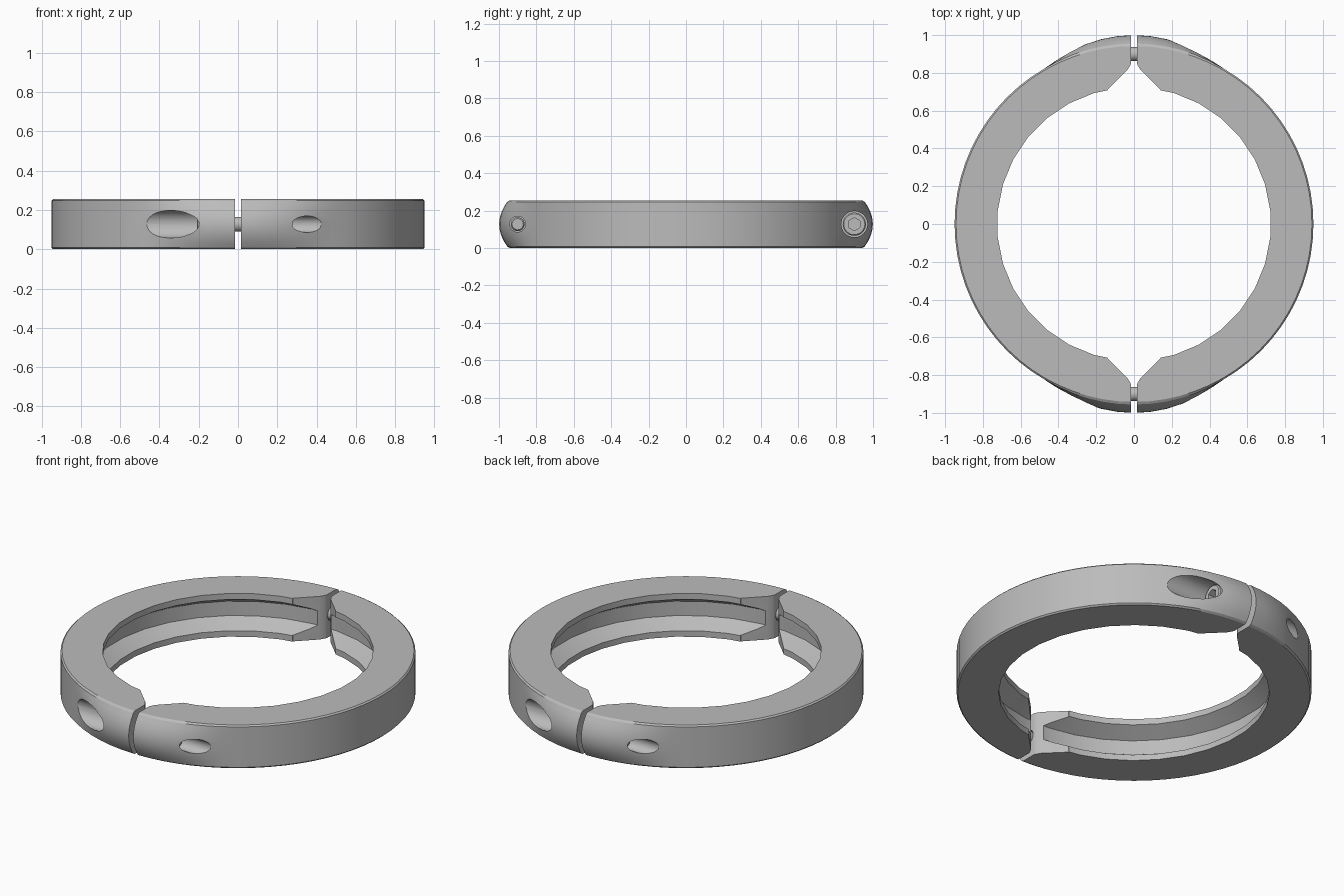
import bpy, bmesh, math
from mathutils import Matrix, Vector

cube = bpy.data.objects.get("Cube")
if cube:
    bpy.data.objects.remove(cube, do_unlink=True)

H = 0.255           # ring height
MID = H / 2
R = 0.95            # ring outer radius
GAP = 0.015         # half of the split between halves
BOLT_Y = 0.9

steel = bpy.data.materials.new("grey steel")
steel.use_nodes = True
steel.diffuse_color = (0.5, 0.5, 0.5, 1)
steel.node_tree.nodes["Principled BSDF"].inputs["Base Color"].default_value = (0.5, 0.5, 0.5, 1)


def finish(name, bm, matrix=Matrix()):
    bmesh.ops.recalc_face_normals(bm, faces=bm.faces)
    bm.transform(matrix)
    mesh = bpy.data.meshes.new(name)
    bm.to_mesh(mesh)
    bm.free()
    mesh.materials.append(steel)
    ob = bpy.data.objects.new(name, mesh)
    bpy.context.collection.objects.link(ob)
    return ob


def lathe(name, rows, segs, extra=None, matrix=Matrix(), phase=0.0):
    """Capped solid of revolution from (radius, z) rows, with optional swelling."""
    bm = bmesh.new()
    rings = []
    for r, z in rows:
        ring = []
        for i in range(segs):
            a = math.tau * (i + phase) / segs
            rad = r + (extra(a, z) if extra else 0)
            ring.append(bm.verts.new((rad * math.cos(a), rad * math.sin(a), z)))
        rings.append(ring)
    for low, high in zip(rings, rings[1:]):
        for i in range(segs):
            j = (i + 1) % segs
            bm.faces.new((low[i], low[j], high[j], high[i]))
    bm.faces.new(rings[0])
    bm.faces.new(rings[-1])
    return finish(name, bm, matrix)


def prism(name, points, z0, z1):
    bm = bmesh.new()
    face = bm.faces.new([bm.verts.new((x, y, z0)) for x, y in points])
    new = bmesh.ops.extrude_face_region(bm, geom=[face])["geom"]
    verts = [v for v in new if isinstance(v, bmesh.types.BMVert)]
    bmesh.ops.translate(bm, verts=verts, vec=(0, 0, z1 - z0))
    return finish(name, bm)


def along_x(y):
    return Matrix.Translation((0, y, MID)) @ Matrix.Rotation(math.pi / 2, 4, 'Y')


def rod(name, radius, x0, x1, y, segs=32):
    return lathe(name, [(radius, x0), (radius, x1)], segs, matrix=along_x(y))


def cut(target, cutter):
    cutter.hide_render = True
    mod = target.modifiers.new("cut", 'BOOLEAN')
    mod.operation = 'DIFFERENCE'
    mod.solver = 'EXACT'
    mod.object = cutter
    bpy.context.view_layer.objects.active = target
    bpy.ops.object.modifier_apply(modifier=mod.name)
    bpy.data.objects.remove(cutter, do_unlink=True)


def smooth(ob):
    bpy.ops.object.select_all(action='DESELECT')
    ob.select_set(True)
    bpy.context.view_layer.objects.active = ob
    bpy.ops.object.shade_smooth_by_angle(angle=math.radians(25))


def turned_copy(ob, name):
    other = ob.copy()
    other.data = ob.data.copy()
    other.name = name
    other.data.transform(Matrix.Rotation(math.pi, 4, 'Z'))
    bpy.context.collection.objects.link(other)


def swelling(a, z):
    """Rounded bulge of the outer wall around each screw."""
    s, c = abs(math.sin(a)), math.cos(a)
    outline = 0.3 * s + math.sqrt(0.49 - 0.09 * c * c)
    return max(0, outline - R) * (1 - ((z - MID) / MID) ** 2)


# Clamp half: bulged outer wall with small chamfers
C = 0.008
rows = [(R - C, 0)]
rows += [(R, C + (H - 2 * C) * k / 10) for k in range(11)]
rows += [(R - C, H)]
half = lathe("left_clamp_half", rows, 72, swelling)

# Bore with a tapered groove
bore = [(0.725, -0.1), (0.725, 0.035), (0.81, 0.085),
        (0.81, H - 0.085), (0.725, H - 0.035), (0.725, H + 0.1)]
cut(half, lathe("bore_cutter", bore, 32, phase=0.5))

# Flared inner corners at both splits
flare = [(0.14, 0.6), (0.14, 0.711), (0.035, 0.815), (0.02, 0.84), (0.01, 0.865)]
flare += [(-x, y) for x, y in reversed(flare)]
for side in (1, -1):
    cut(half, prism("flare_cutter", [(x, y * side) for x, y in flare], -0.2, H + 0.2))

# Split plane
cut(half, prism("split_cutter", [(-2, -2), (GAP, -2), (GAP, 2), (-2, 2)], -0.3, H + 0.3))

# Screw holes: plain at the front, counterbored at the back
cut(half, rod("thread_cutter", 0.042, -0.1, 1.2, -BOLT_Y))
cut(half, rod("clearance_cutter", 0.042, -0.1, 0.2, BOLT_Y))
cut(half, rod("counterbore_cutter", 0.07, 0.09, 1.2, BOLT_Y))
smooth(half)
turned_copy(half, "right_clamp_half")

# Socket head screws
screw_rows = [(0.056, -0.21), (0.062, -0.204), (0.062, -0.09),
              (0.037, -0.09), (0.037, 0.235), (0.03, 0.245)]
screw = lathe("front_screw", screw_rows, 32, matrix=along_x(-BOLT_Y))
cut(screw, rod("socket_cutter", 0.035, -0.3, -0.16, -BOLT_Y, 6))
smooth(screw)
turned_copy(screw, "back_screw")
